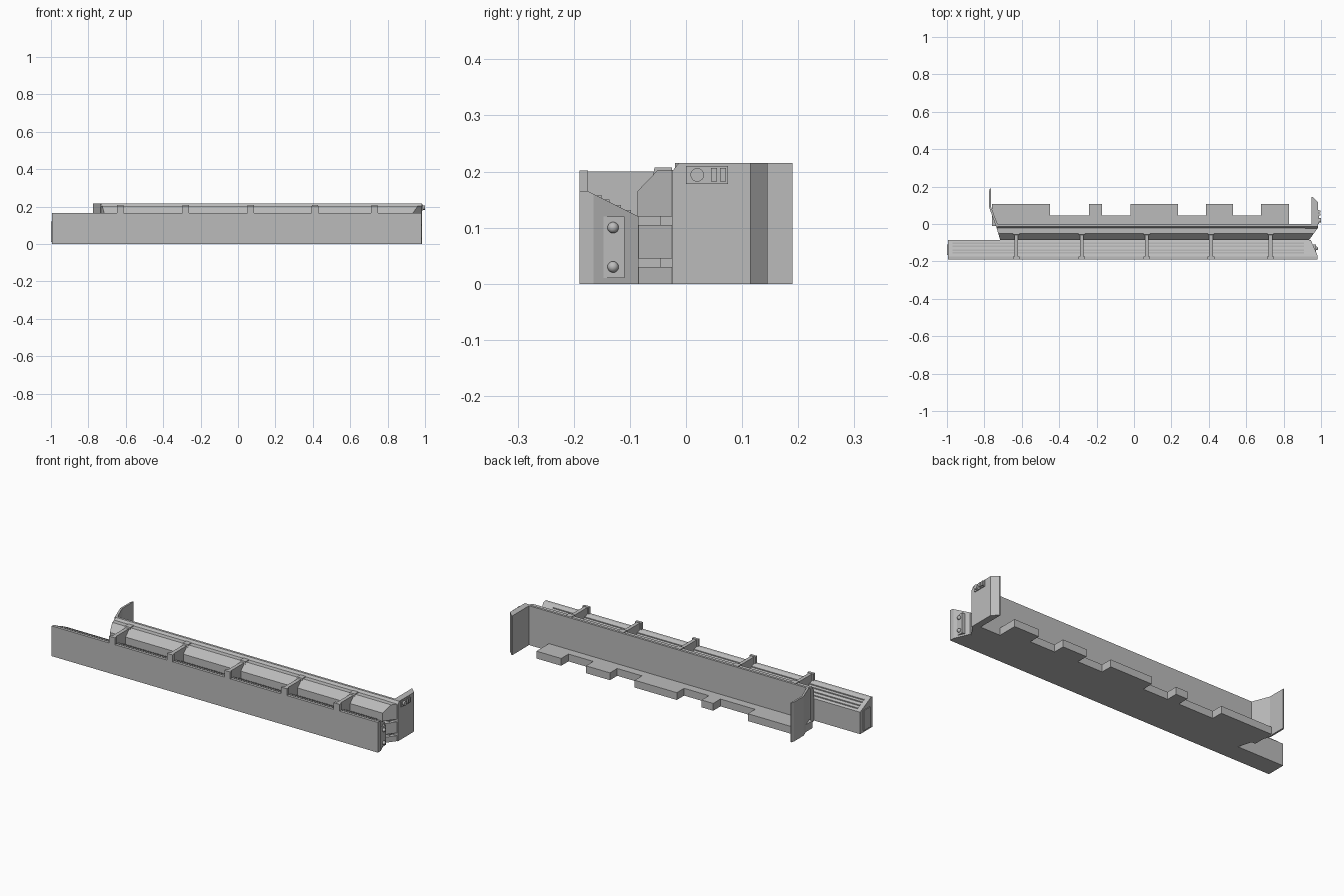
import bpy
import bmesh
from mathutils import Vector, Matrix

cube = bpy.data.objects.get("Cube")
if cube:
    bpy.data.objects.remove(cube, do_unlink=True)

grey = bpy.data.materials.new("plain grey")
grey.use_nodes = True
grey.diffuse_color = (0.5, 0.5, 0.5, 1)
bsdf = next(n for n in grey.node_tree.nodes if n.type == 'BSDF_PRINCIPLED')
bsdf.inputs["Base Color"].default_value = (0.5, 0.5, 0.5, 1)


def finish(name, bm):
    bmesh.ops.recalc_face_normals(bm, faces=bm.faces)
    mesh = bpy.data.meshes.new(name)
    bm.to_mesh(mesh)
    bm.free()
    mesh.materials.append(grey)
    obj = bpy.data.objects.new(name, mesh)
    bpy.context.collection.objects.link(obj)
    return obj


def prism(name, pts, lo, hi, axis="x", cuts=()):
    """Extrude a (y, z) profile along x or an (x, y) plan along z, then trim by planes."""
    def place(p, t):
        return (t, *p) if axis == "x" else (*p, t)
    bm = bmesh.new()
    face = bm.faces.new([bm.verts.new(place(p, lo)) for p in pts])
    ext = bmesh.ops.extrude_face_region(bm, geom=[face])
    verts = [g for g in ext["geom"] if isinstance(g, bmesh.types.BMVert)]
    shift = Vector(place((0, 0), hi - lo))
    bmesh.ops.translate(bm, verts=verts, vec=shift)
    for a, b in cuts:
        # Vertical trim plane through plan points a and b; the right-hand side is removed
        normal = Vector((b[1] - a[1], a[0] - b[0], 0)).normalized()
        res = bmesh.ops.bisect_plane(bm, geom=bm.verts[:] + bm.edges[:] + bm.faces[:],
                                     plane_co=(*a, 0), plane_no=normal, clear_outer=True)
        edges = [g for g in res["geom_cut"] if isinstance(g, bmesh.types.BMEdge)]
        if edges:
            bmesh.ops.contextual_create(bm, geom=edges)
    return finish(name, bm)


def box(name, x0, x1, y0, y1, z0, z1, cuts=()):
    return prism(name, [(y0, z0), (y1, z0), (y1, z1), (y0, z1)], x0, x1, cuts=cuts)


def disc(name, x, y, z, radius, depth):
    bm = bmesh.new()
    bmesh.ops.create_cone(bm, cap_ends=True, segments=24, radius1=radius, radius2=radius,
                          depth=depth, matrix=Matrix.Translation((x, y, z))
                          @ Matrix.Rotation(1.5708, 4, 'Y'))
    return finish(name, bm)


def bolt(name, x, y, z):
    bm = bmesh.new()
    bmesh.ops.create_uvsphere(bm, u_segments=16, v_segments=10, radius=0.01,
                              matrix=Matrix.Translation((x, y, z)))
    obj = finish(name, bm)
    obj.data.shade_smooth()


# Front beam: low shelf sloping down toward the back, in two lengths
beam = [(-0.19, 0), (-0.19, 0.165), (-0.175, 0.165), (-0.085, 0.12), (-0.085, 0)]
beam_trim = [((0.98, -0.165), (0.945, -0.085))]
prism("front_beam_extension", beam, -0.995, -0.64)
prism("front_beam", beam, -0.64, 0.98, cuts=beam_trim)

# Raised ridges along the beam slope
for i, y in enumerate((-0.155, -0.14, -0.12, -0.102)):
    z = 0.12 - (y + 0.085) * 0.5
    box(f"beam_ridge_{i + 1}", -0.97, 0.91, y - 0.004, y + 0.004, z - 0.008, z + 0.003)

# Bolted plates on the beam ends
box("right_end_plate", 0.955, 0.972, -0.165, -0.11, 0.01, 0.12)
box("left_end_plate", -1.0, -0.99, -0.165, -0.11, 0.01, 0.12)
for i, z in enumerate((0.03, 0.1)):
    bolt(f"right_bolt_{i + 1}", 0.974, -0.13, z)
    bolt(f"left_bolt_{i + 1}", -0.99, -0.13, z)

# Middle body with a chamfered front shoulder
body = [(-0.0865, 0), (-0.0865, 0.165), (-0.05, 0.203), (-0.02, 0.203), (-0.02, 0)]
prism("middle_body", body, -0.76, 0.915,
      cuts=[((-0.735, -0.02), (-0.715, -0.087))])

# Right end: three stacked blocks with narrower spacers between them
taper = [((0.935, -0.0865), (0.98, -0.025))]
taper = [tuple(t) for t in taper]
box("lower_end_block", 0.9, 0.98, -0.0865, -0.025, 0, 0.03, taper)
box("centre_end_block", 0.9, 0.98, -0.0865, -0.025, 0.045, 0.105, taper)
prism("upper_end_block", [(-0.0865, 0.12), (-0.0865, 0.165), (-0.05, 0.203),
                          (-0.025, 0.203), (-0.025, 0.12)], 0.9, 0.98, cuts=taper)
box("end_spacer", 0.9, 0.95, -0.046, -0.02, 0.0, 0.19)

# Back wall with a chamfered front top edge
prism("back_wall", [(-0.025, 0), (-0.025, 0.2), (-0.013, 0.215), (0, 0.215), (0, 0)],
      -0.735, 0.985)

# End wings
prism("right_wing", [(0.985, -0.013), (0.985, 0.115), (0.955, 0.145),
                     (0.95, 0.145), (0.95, -0.013)], 0, 0.215, "z")
prism("left_wing", [(-0.735, -0.02), (-0.775, 0.09), (-0.775, 0.175), (-0.77, 0.19),
                    (-0.765, 0.19), (-0.765, 0.092), (-0.725, -0.01)], 0, 0.215, "z")

# Small control panel on the right wing
box("control_panel", 0.98, 0.99, 0, 0.075, 0.178, 0.21)
disc("round_dial", 0.992, 0.02, 0.194, 0.012, 0.016)
for i, y in enumerate((0.045, 0.061)):
    box(f"panel_bar_{i + 1}", 0.985, 0.998, y, y + 0.01, 0.182, 0.206)

# Floor strip with stepped tabs behind the wall
box("floor_strip", -0.76, 0.83, -0.01, 0.045, 0, 0.04)
tabs = [(-0.76, -0.45), (-0.24, -0.17), (-0.02, 0.235), (0.385, 0.53), (0.68, 0.83)]
for i, (x0, x1) in enumerate(tabs):
    box(f"floor_tab_{i + 1}", x0, x1, 0.04, 0.108, 0, 0.04)

# Ribs bridging the beam and the body
rib = [(-0.18, 0.15), (-0.18, 0.2), (-0.03, 0.2), (-0.03, 0.11), (-0.09, 0.11)]
for i, x in enumerate((-0.63, -0.28, 0.068, 0.412, 0.73)):
    prism(f"rib_{i + 1}", rib, x - 0.01, x + 0.01)
    box(f"rib_front_flange_{i + 1}", x - 0.018, x + 0.018, -0.19, -0.175, 0.16, 0.202)
    prism(f"rib_clamp_{i + 1}", [(-0.062, 0.18), (-0.056, 0.207), (-0.025, 0.207),
                                 (-0.025, 0.18)], x - 0.017, x + 0.017)
